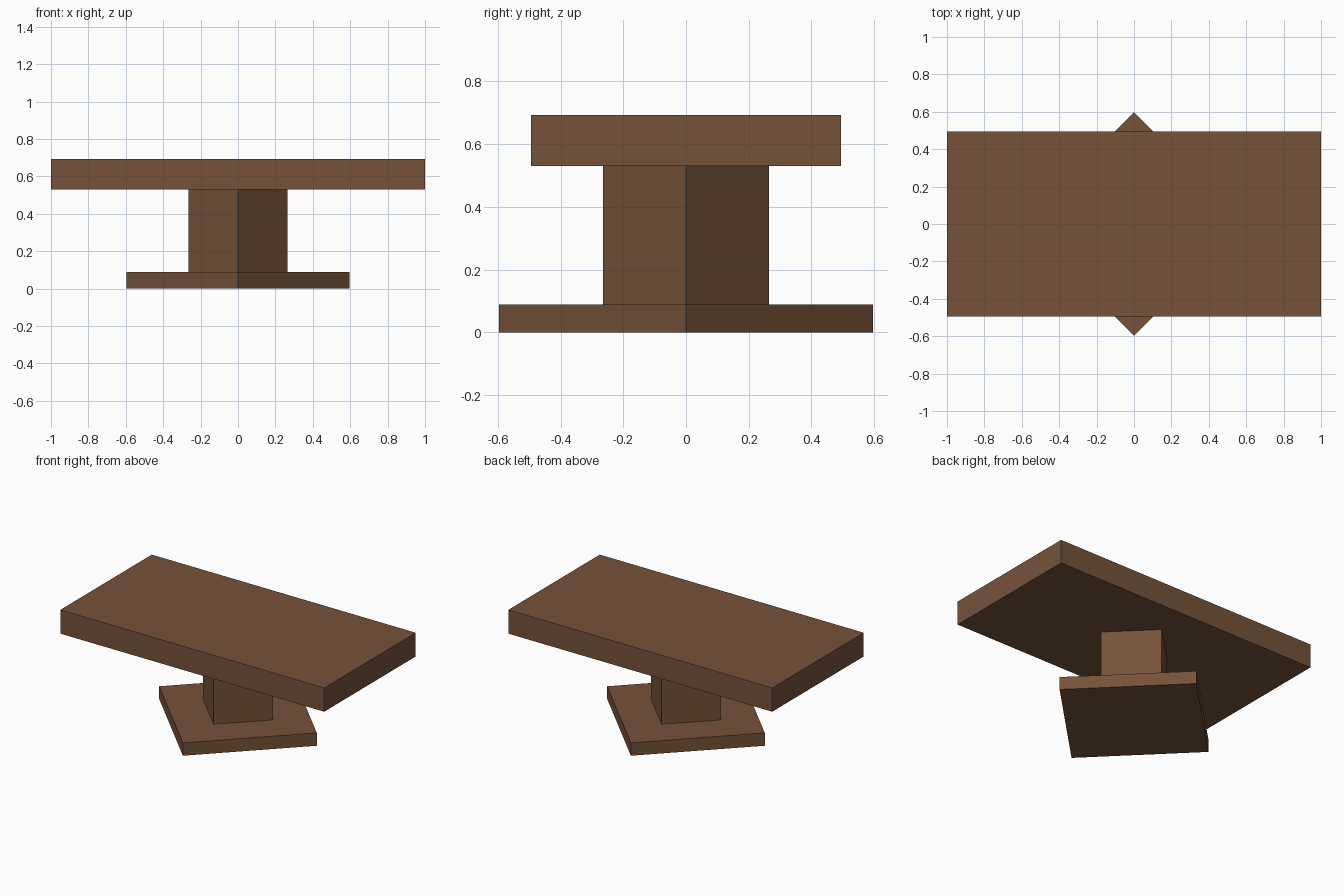
import bpy
import math

if "Cube" in bpy.data.objects:
    bpy.data.objects.remove(bpy.data.objects["Cube"])

# One brown wood colour
wood = bpy.data.materials.new("brown_wood")
wood.diffuse_color = (0.18, 0.085, 0.042, 1)
wood.use_nodes = True
wood.node_tree.nodes["Principled BSDF"].inputs["Base Color"].default_value = wood.diffuse_color


def slab(name, width, depth, z0, z1, turn=0):
    """Upright box between two heights, turned about z."""
    bpy.ops.mesh.primitive_cube_add(size=1)
    ob = bpy.context.object
    ob.name = name
    ob.location = (0, 0, (z0 + z1) / 2)
    ob.scale = (width, depth, z1 - z0)
    ob.rotation_euler.z = math.radians(turn)
    ob.data.materials.append(wood)
    return ob


# Foot and pedestal are square, turned 45 degrees under the top
foot_side = 0.597 * math.sqrt(2)
pedestal_side = 0.265 * math.sqrt(2)
slab("foot", foot_side, foot_side, 0, 0.088, 45)
slab("pedestal", pedestal_side, pedestal_side, 0.088, 0.53, 45)
slab("table_top", 2.0, 0.99, 0.53, 0.693)
